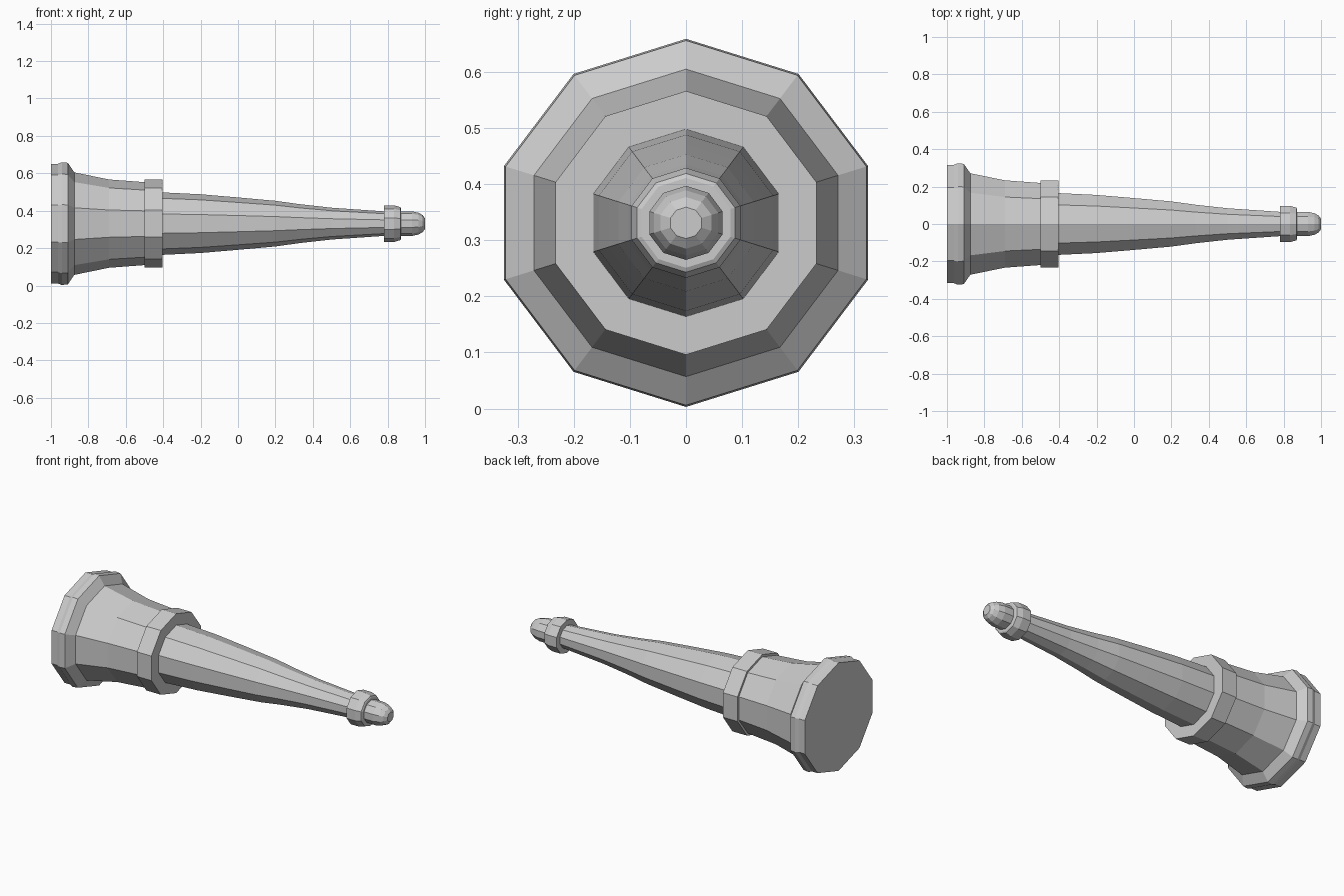
import bpy, bmesh
from math import sin, cos, pi

if "Cube" in bpy.data.objects:
    bpy.data.objects.remove(bpy.data.objects["Cube"])

SIDES = 10
AXIS_Z = 0.331
Y_STRETCH = 1.04


def lathe(name, profile):
    """Ten-sided closed solid around the x axis from (x, radius) points."""
    bm = bmesh.new()
    rings = []
    for x, r in profile:
        rings.append([bm.verts.new((x, Y_STRETCH * r * sin(2 * pi * i / SIDES),
                                    AXIS_Z + r * cos(2 * pi * i / SIDES)))
                      for i in range(SIDES)])
    for a, b in zip(rings, rings[1:]):
        for i in range(SIDES):
            j = (i + 1) % SIDES
            bm.faces.new((a[i], a[j], b[j], b[i]))
    bm.faces.new(rings[0])
    # Shallow faceted point on the front end
    bmesh.ops.poke(bm, faces=[bm.faces.new(rings[-1])])
    bmesh.ops.recalc_face_normals(bm, faces=bm.faces)
    mesh = bpy.data.meshes.new(name)
    bm.to_mesh(mesh)
    bm.free()
    obj = bpy.data.objects.new(name, mesh)
    bpy.context.collection.objects.link(obj)
    return obj


# Wide rim and flared rear section
lathe("flared_base", [(-1, 0.32), (-0.963, 0.32), (-0.942, 0.328),
                      (-0.91, 0.325), (-0.875, 0.274), (-0.69, 0.236),
                      (-0.49, 0.221)])
# Thick band between flare and cone
lathe("middle_band", [(-0.5, 0.235), (-0.405, 0.235)])
# Long tapering shaft
lathe("tapered_shaft", [(-0.42, 0.168), (-0.405, 0.167), (-0.2, 0.157),
                        (0, 0.140), (0.2, 0.122), (0.33, 0.104),
                        (0.5, 0.085), (0.79, 0.065)])
# Small collar near the tip
lathe("tip_collar", [(0.78, 0.098), (0.835, 0.098), (0.868, 0.088), (0.872, 0.08)])
# Rounded nose
lathe("nose", [(0.86, 0.066), (0.93, 0.066), (0.965, 0.058),
               (0.987, 0.046), (1.0, 0.028)])
